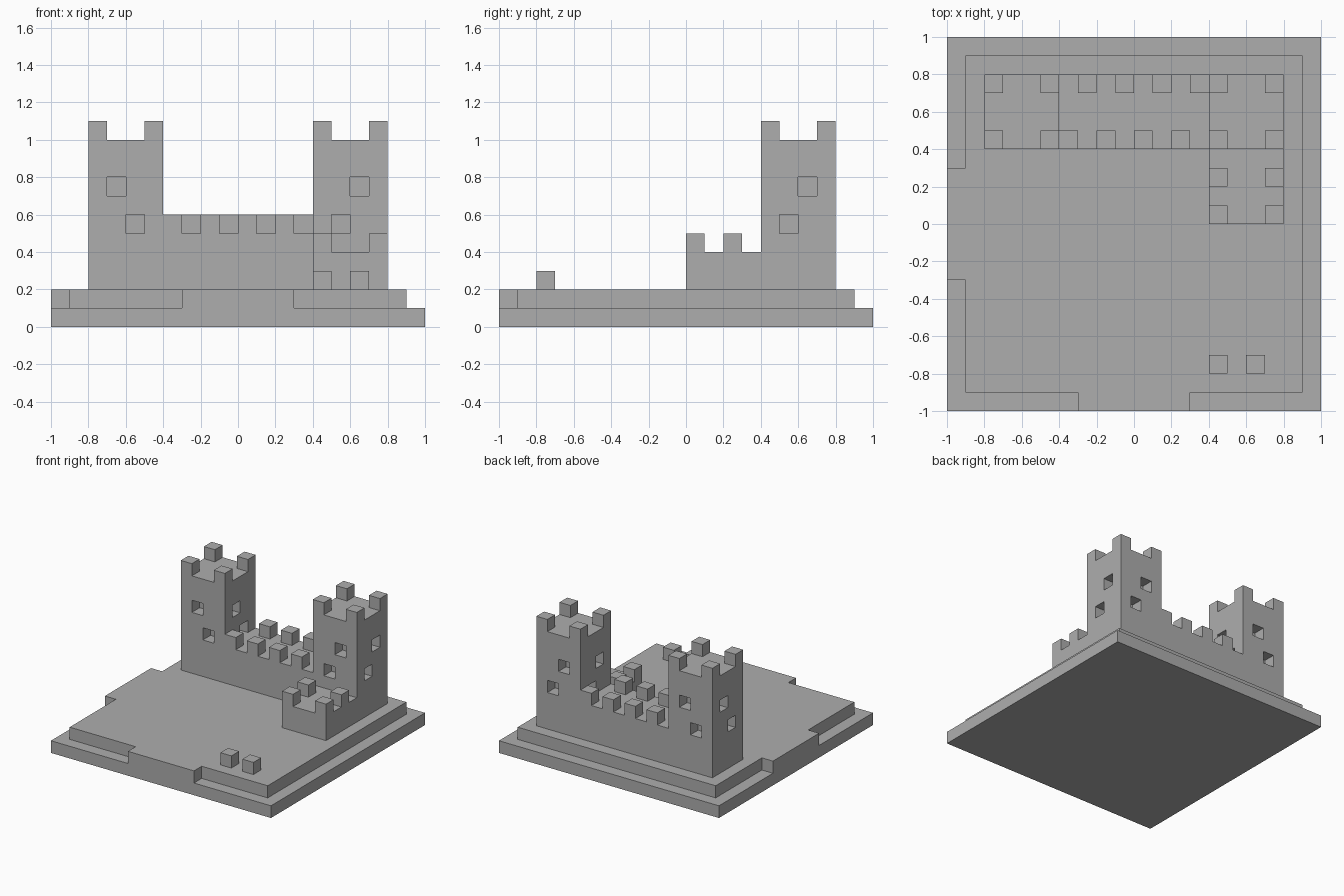
import bpy
import bmesh
from mathutils import Vector

U = 0.1  # side of one building cube

default_cube = bpy.data.objects.get("Cube")
if default_cube:
    bpy.data.objects.remove(default_cube, do_unlink=True)

stone = bpy.data.materials.new("grey_stone")
stone.use_nodes = True
stone.diffuse_color = (0.42, 0.42, 0.42, 1)
stone.node_tree.nodes["Principled BSDF"].inputs["Base Color"].default_value = stone.diffuse_color


def finish(name, bm):
    bmesh.ops.recalc_face_normals(bm, faces=bm.faces)
    mesh = bpy.data.meshes.new(name)
    bm.to_mesh(mesh)
    bm.free()
    mesh.materials.append(stone)
    obj = bpy.data.objects.new(name, mesh)
    bpy.context.collection.objects.link(obj)
    return obj


def block(name, corner, size, raised=None, sunk=None):
    """Box in cube units; raised(i, j) picks merlons, sunk(face) picks windows."""
    bm = bmesh.new()
    bmesh.ops.create_cube(bm, size=1)
    corner, size = Vector(corner) * U, Vector(size)
    for v in bm.verts:
        v.co = corner + Vector((c + 0.5) * s * U for c, s in zip(v.co, size))
    # Cut the sides into cube-sized cells
    if raised:
        for axis in range(3):
            normal = Vector((axis == 0, axis == 1, axis == 2))
            for k in range(1, int(size[axis])):
                bmesh.ops.bisect_plane(bm, geom=bm.verts[:] + bm.edges[:] + bm.faces[:],
                                       plane_co=corner + normal * k * U, plane_no=normal)
        bm.normal_update()
        up, inward = [], []
        for f in bm.faces:
            cell = (f.calc_center_median() - corner) / U
            if f.normal.z > 0.5 and raised(int(cell.x), int(cell.y)):
                up.append(f)
            elif abs(f.normal.z) < 0.5 and sunk and sunk(cell, f.normal):
                inward.append(f)
        bmesh.ops.inset_individual(bm, faces=up, thickness=0, depth=U)
        if inward:
            bmesh.ops.inset_individual(bm, faces=inward, thickness=0, depth=-U)
    return finish(name, bm)


def tower(name, x, upper, lower):
    """Square tower with two staggered windows on every side."""
    def window(cell, normal):
        # Distance along the side, counted from its left edge seen from outside
        along = Vector((-normal.y, normal.x, 0))
        column = int((cell - Vector((2, 2, 0))).dot(along) + 2)
        return (int(cell.z), column) in ((5, upper), (3, lower))
    block(name, (x, 4, 2), (4, 4, 8), lambda i, j: i in (0, 3) and j in (0, 3), window)


# Ground slab
block("ground_slab", (-10, -10, 0), (20, 20, 1))

# Terrace with steps reaching the front and right edges
outline = [(-9, -9), (-3, -9), (-3, -10), (3, -10), (3, -9), (9, -9),
           (9, 9), (-9, 9), (-9, 3), (-10, 3), (-10, -3), (-9, -3)]
bm = bmesh.new()
face = bm.faces.new([bm.verts.new((x * U, y * U, U)) for x, y in outline])
top = bmesh.ops.extrude_face_region(bm, geom=[face], use_keep_orig=True)["geom"]
bmesh.ops.translate(bm, vec=(0, 0, U), verts=[g for g in top if isinstance(g, bmesh.types.BMVert)])
finish("terrace", bm)

# Two towers with mirrored windows
tower("right_tower", -8, 1, 2)
tower("left_tower", 4, 2, 1)

# Wall between the towers, merlons alternating front and back
block("curtain_wall", (-4, 4, 2), (8, 4, 3),
      lambda i, j: (j == 0 and i % 2 == 0) or (j == 3 and i % 2 == 1))

# Low wing in front of the left tower
block("low_wing", (4, 0, 2), (4, 4, 2), lambda i, j: i in (0, 3) and j in (0, 2))

# Loose stones near the front
for n, x in enumerate((4, 6), 1):
    block(f"loose_stone_{n}", (x, -8, 2), (1, 1, 1))
